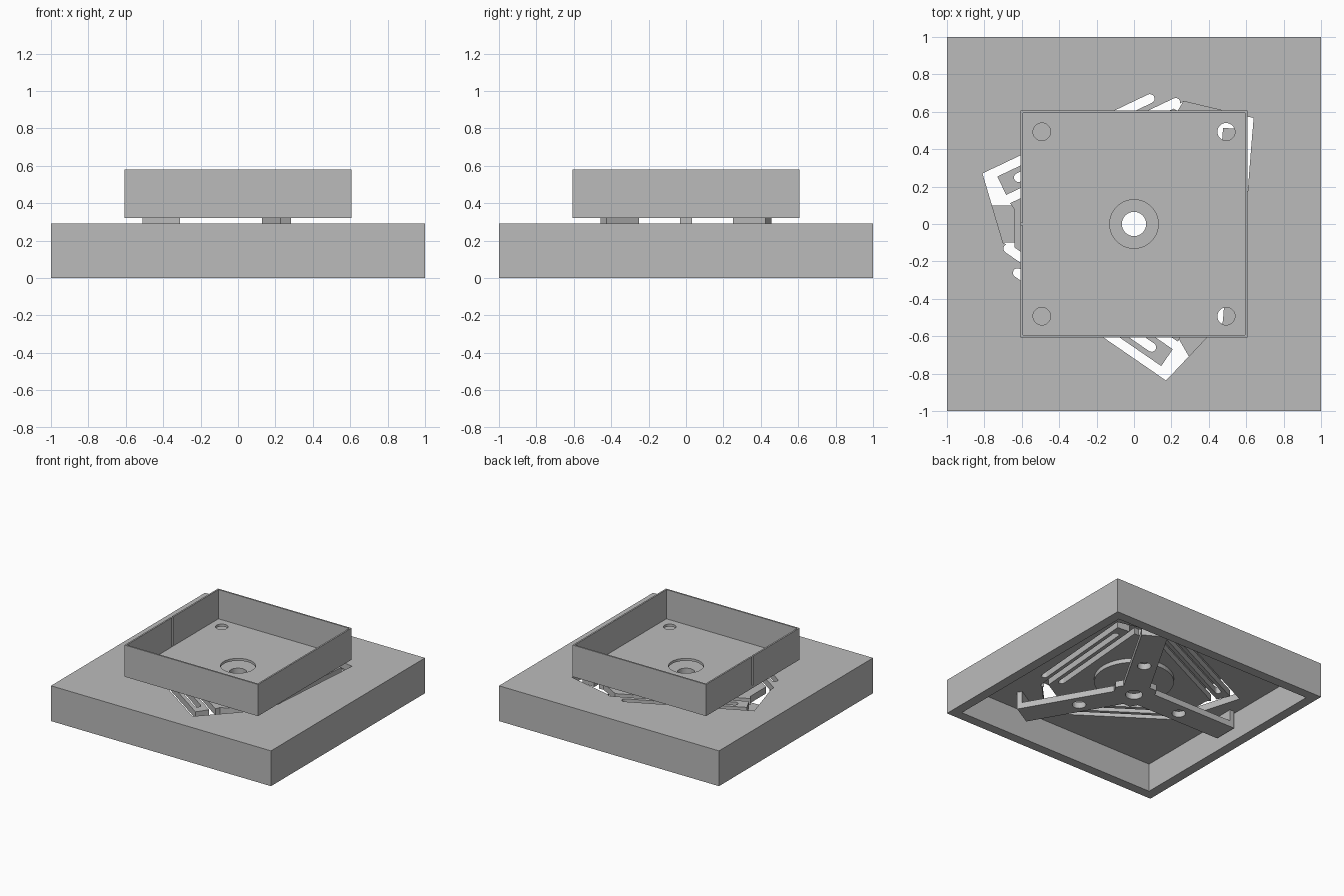
import bpy, bmesh, math
from mathutils import Matrix, Vector

if "Cube" in bpy.data.objects:
    bpy.data.objects.remove(bpy.data.objects["Cube"])

grey = bpy.data.materials.new("plain grey")
grey.use_nodes = True
GREY = (0.5, 0.5, 0.5, 1)
grey.diffuse_color = GREY
grey.node_tree.nodes["Principled BSDF"].inputs["Base Color"].default_value = GREY


def prism(name, outline, z0, z1, turn=0):
    """Extrude a flat outline between two heights, turned about z in degrees."""
    bm = bmesh.new()
    face = bm.faces.new([bm.verts.new((x, y, z0)) for x, y in outline])
    top = bmesh.ops.extrude_face_region(bm, geom=[face])["geom"]
    bmesh.ops.translate(bm, vec=(0, 0, z1 - z0),
                        verts=[v for v in top if isinstance(v, bmesh.types.BMVert)])
    bmesh.ops.recalc_face_normals(bm, faces=bm.faces)
    bm.transform(Matrix.Rotation(math.radians(turn), 4, "Z"))
    mesh = bpy.data.meshes.new(name)
    bm.to_mesh(mesh)
    bm.free()
    mesh.materials.append(grey)
    ob = bpy.data.objects.new(name, mesh)
    bpy.context.collection.objects.link(ob)
    return ob


def rect(x0, x1, y0, y1):
    return [(x0, y0), (x1, y0), (x1, y1), (x0, y1)]


def square(half):
    return rect(-half, half, -half, half)


def circle(r, x=0, y=0, n=40):
    return [(x + r * math.cos(math.tau * i / n), y + r * math.sin(math.tau * i / n))
            for i in range(n)]


def stadium(u0, u1, v, r, n=8):
    """Slot outline along u with round ends."""
    arc = [math.pi * i / n - math.pi / 2 for i in range(n + 1)]
    return ([(u1 - r + r * math.cos(a), v + r * math.sin(a)) for a in arc]
            + [(u0 + r - r * math.cos(a), v - r * math.sin(a)) for a in arc])


def combine(ob, tool, operation="DIFFERENCE"):
    mod = ob.modifiers.new("combine", "BOOLEAN")
    mod.operation, mod.solver, mod.object = operation, "EXACT", tool
    tool.hide_render = True
    bpy.context.view_layer.objects.active = ob
    bpy.ops.object.modifier_apply(modifier=mod.name)
    bpy.data.objects.remove(tool)


def cut(ob, outline, z0, z1, turn=0):
    combine(ob, prism("cutter", outline, z0, z1, turn))


LEGS = (0, 120, 240)
TILT = 25.5          # direction of the folded beams
PLATE = 0.235        # underside of the base top

# Base: square shell, open underneath, with a hanging centre boss
base = prism("base", square(1), 0, 0.29)
cut(base, square(0.92), -0.1, PLATE)
combine(base, prism("boss", circle(0.3, n=64), 0.2, 0.26), "UNION")

# Flexure cuts: three slots per leg, joined by a gap at the corner
def to_plate(u, v):
    p = Matrix.Rotation(math.radians(TILT), 2) @ Vector((u, v))
    return p.x, p.y


gap = [to_plate(-0.615, 0.593), (-0.7, -0.1), (-0.64, -0.13), (-0.64, 0.08),
       to_plate(-0.55, 0.385), to_plate(-0.55, 0.593)]
for leg in LEGS:
    cut(base, gap, -0.1, 0.5, leg)
    for u0, u1, v in ((-0.6, 0.39, 0.568), (-0.475, 0.505, 0.49), (-0.575, 0.39, 0.41)):
        cut(base, stadium(u0, u1, v, 0.0245), -0.1, 0.5, leg + TILT)
cut(base, circle(0.065), -0.1, 0.5)

# Short pads carrying the tray
for leg in LEGS:
    prism("tray_pad", rect(-0.51, -0.31, -0.032, 0.032), 0.285, 0.325, leg)

# Tray: thin walls, holed floor, slit in one wall
tray = prism("tray", square(0.607), 0.32, 0.58)
cut(tray, square(0.594), 0.34, 0.7)
cut(tray, circle(0.13), 0.2, 0.4)
for x in (-0.493, 0.493):
    for y in (-0.493, 0.493):
        cut(tray, circle(0.047, x, y), 0.2, 0.4)
cut(tray, rect(-0.7, -0.55, -0.008, 0.008), 0.341, 0.7)

# Three-armed bracket underneath, with upright ends
bracket = prism("bracket", circle(0.18, n=6), 0.09, 0.14)
for leg in LEGS:
    arm = prism("arm", rect(-0.9, 0.02, -0.1, 0.1), 0.09, 0.14, leg)
    combine(bracket, arm, "UNION")
    post = prism("post", rect(-0.9, -0.86, -0.1, 0.1), 0.1, PLATE, leg)
    combine(bracket, post, "UNION")
for leg in LEGS:
    cut(bracket, circle(0.052, -0.44, 0), 0, 0.2, leg)
cut(bracket, circle(0.065), 0, 0.2)
